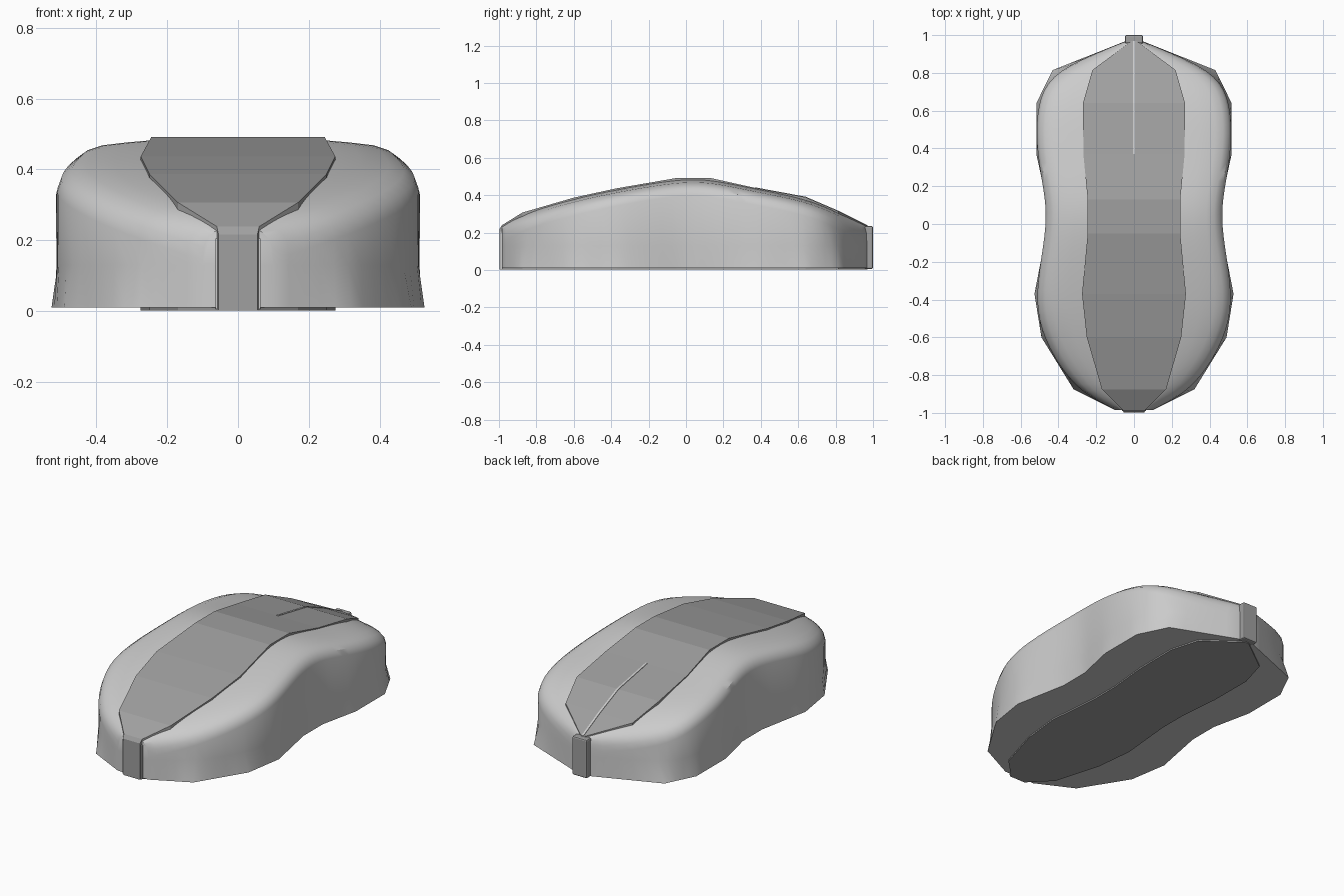
import bpy, bmesh
from mathutils import Vector

if "Cube" in bpy.data.objects:
    bpy.data.objects.remove(bpy.data.objects["Cube"])

# Stations along the body: y, outer half width, centre panel half width, top height
STATIONS = [Vector(s) for s in (
    (-0.985, 0.100, 0.055, 0.235), (-0.875, 0.320, 0.170, 0.305),
    (-0.600, 0.490, 0.250, 0.385), (-0.370, 0.527, 0.275, 0.435),
    (-0.050, 0.465, 0.245, 0.490), (0.130, 0.465, 0.245, 0.490),
    (0.370, 0.517, 0.268, 0.437), (0.640, 0.517, 0.270, 0.387),
    (0.815, 0.430, 0.220, 0.312), (0.970, 0.040, 0.012, 0.235))]


def material(name, v):
    m = bpy.data.materials.new(name)
    m.diffuse_color = (v, v, v, 1)
    m.use_nodes = True
    m.node_tree.nodes["Principled BSDF"].inputs["Base Color"].default_value = m.diffuse_color
    return m


def loft(name, rings, smooth=None, mat=None):
    """Skin closed rings of points and cap both ends."""
    bm = bmesh.new()
    vs = [[bm.verts.new(p) for p in r] for r in rings]
    n = len(rings[0])
    for a, b in zip(vs, vs[1:]):
        for i in range(n):
            j = (i + 1) % n
            bm.faces.new((a[i], a[j], b[j], b[i]))
    bm.faces.new(vs[0])
    bm.faces.new(vs[-1])
    bmesh.ops.recalc_face_normals(bm, faces=bm.faces)
    me = bpy.data.meshes.new(name)
    bm.to_mesh(me)
    bm.free()
    ob = bpy.data.objects.new(name, me)
    bpy.context.collection.objects.link(ob)
    if mat:
        me.materials.append(mat)
    if smooth:
        bpy.context.view_layer.objects.active = ob
        ob.select_set(True)
        bpy.ops.object.shade_smooth_by_angle(angle=smooth)
        ob.select_set(False)
    return ob


def spline(pts, i, t):
    """Uniform cubic B-spline with reflected ends."""
    p = [2 * pts[0] - pts[1]] + pts + [2 * pts[-1] - pts[-2]] * 2
    a, b, c, d = p[i:i + 4]
    return ((1 - t)**3 * a + (3 * t**3 - 6 * t * t + 4) * b
            + (-3 * t**3 + 3 * t * t + 3 * t + 1) * c + t**3 * d) / 6


def shell_ring(i, t):
    y, w, s, h = spline(STATIONS, i, t)
    nxt = STATIONS[min(i + 1, len(STATIONS) - 1)]
    base = STATIONS[i].lerp(nxt, t)
    h -= 0.005
    r = min(0.085, (w - s) * 0.5)
    half = [(s, h), ((s + w - r) / 2, h - 0.006), (w - r, h - 0.014),
            (w - r * 0.5, h - 0.028), (w - r * 0.15, h - 0.05),
            (w, h - 0.085), (w * 0.998, 0.13)]
    right = [(x, y, z) for x, z in half] + [(base[1], base[0], 0.01)]
    left = [(-x, yy, z) for x, yy, z in reversed(right)]
    return right + left


# Rounded side shell: smooth above, faceted at the foot
STEPS = 5
rings = [shell_ring(i, k / STEPS) for i in range(len(STATIONS) - 1) for k in range(STEPS)]
rings.append(shell_ring(len(STATIONS) - 1, 0))
loft("side_shell", rings, smooth=0.6)

# Faceted centre panel running full height, from the nose to the underside
dark = material("dark_grey", 0.35)
panel = [(-0.998, 0.055, 0.215), (-0.985, 0.060, 0.237)] + [(s[0], s[2], s[3]) for s in STATIONS[1:]]
loft("centre_panel", [[(w, y, h + 0.002), (-w, y, h + 0.002), (-w, y, 0.002), (w, y, 0.002)]
                      for y, w, h in panel], mat=dark)

# Thin split line between the buttons
line = [(s[0], s[3]) for s in STATIONS[6:]]
loft("button_split", [[(0.006, y, h + 0.005), (-0.006, y, h + 0.005),
                       (-0.006, y, h - 0.01), (0.006, y, h - 0.01)] for y, h in line])

# Cable block at the back
block = loft("cable_block", [[(0.048, y, 0.235), (-0.048, y, 0.235),
                              (-0.048, y, 0.006), (0.048, y, 0.006)] for y in (0.955, 1.0)], mat=dark)
bev = block.modifiers.new("bevel", 'BEVEL')
bev.width = 0.008
bev.segments = 2
# Narrow lip beside the nose strip
for side in (-1, 1):
    loft("nose_lip", [[(side * x, y, z) for x, z in ((0.054, 0.006), (0.064, 0.006), (0.064, 0.205), (0.054, 0.205))]
                      for y in (-0.991, -0.97)])
